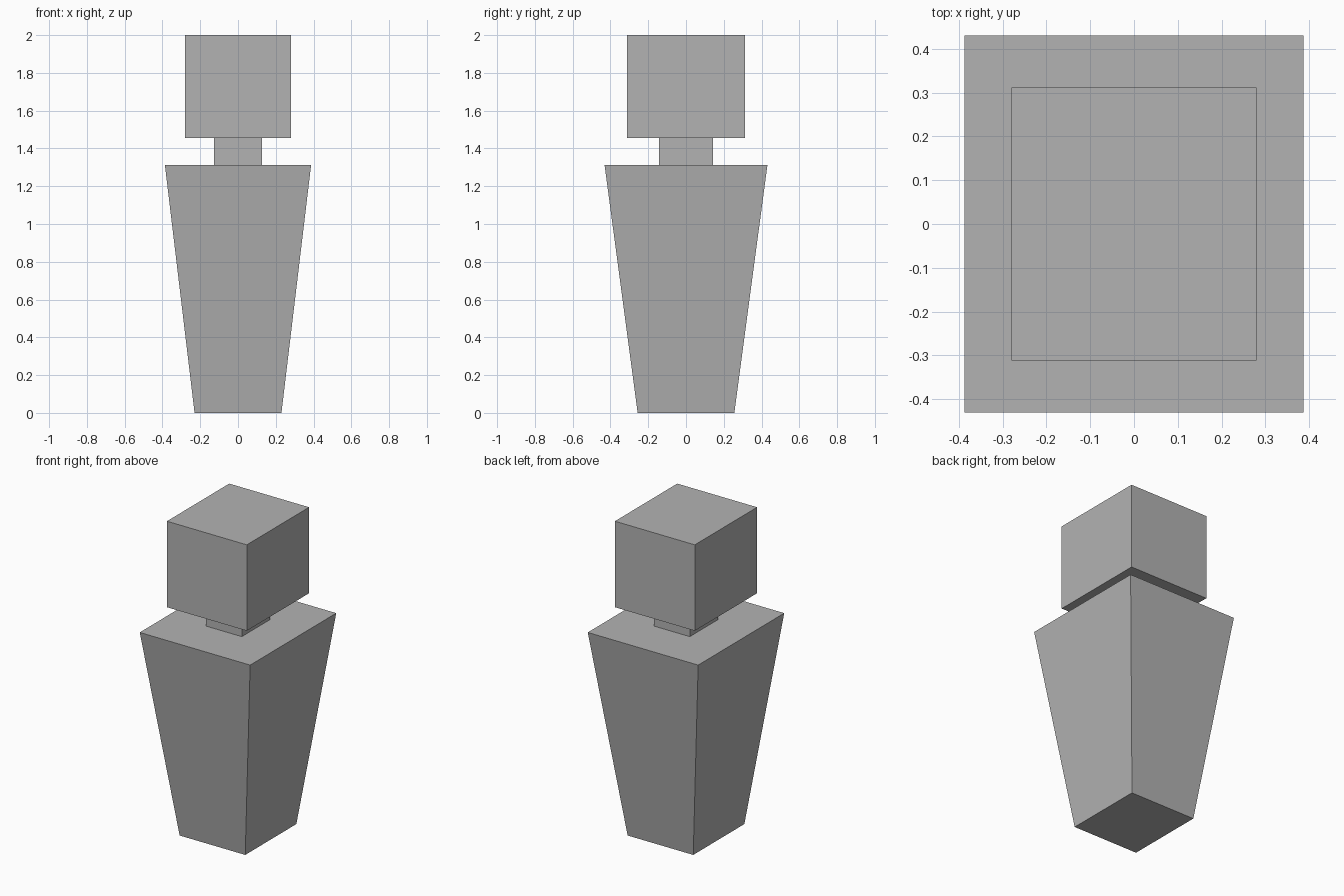
import bpy
import bmesh

cube = bpy.data.objects.get("Cube")
if cube:
    bpy.data.objects.remove(cube, do_unlink=True)

grey = bpy.data.materials.new("plain grey")
grey.use_nodes = True
colour = (0.45, 0.45, 0.45, 1)
grey.diffuse_color = colour
grey.node_tree.nodes["Principled BSDF"].inputs["Base Color"].default_value = colour


def tapered_block(name, z_low, z_high, low, high):
    """Block whose half sizes (x, y) go from low at the bottom to high at the top."""
    bm = bmesh.new()
    bmesh.ops.create_cube(bm, size=2)
    for v in bm.verts:
        half, z = (high, z_high) if v.co.z > 0 else (low, z_low)
        v.co = (v.co.x * half[0], v.co.y * half[1], z)
    mesh = bpy.data.meshes.new(name)
    bm.to_mesh(mesh)
    bm.free()
    mesh.materials.append(grey)
    obj = bpy.data.objects.new(name, mesh)
    bpy.context.collection.objects.link(obj)
    return obj


# Body widening upward, short neck, and block head
tapered_block("body", 0, 1.312, (0.23, 0.256), (0.387, 0.431))
tapered_block("neck", 1.312, 1.455, (0.126, 0.142), (0.126, 0.142))
tapered_block("head", 1.455, 2, (0.28, 0.312), (0.28, 0.312))
